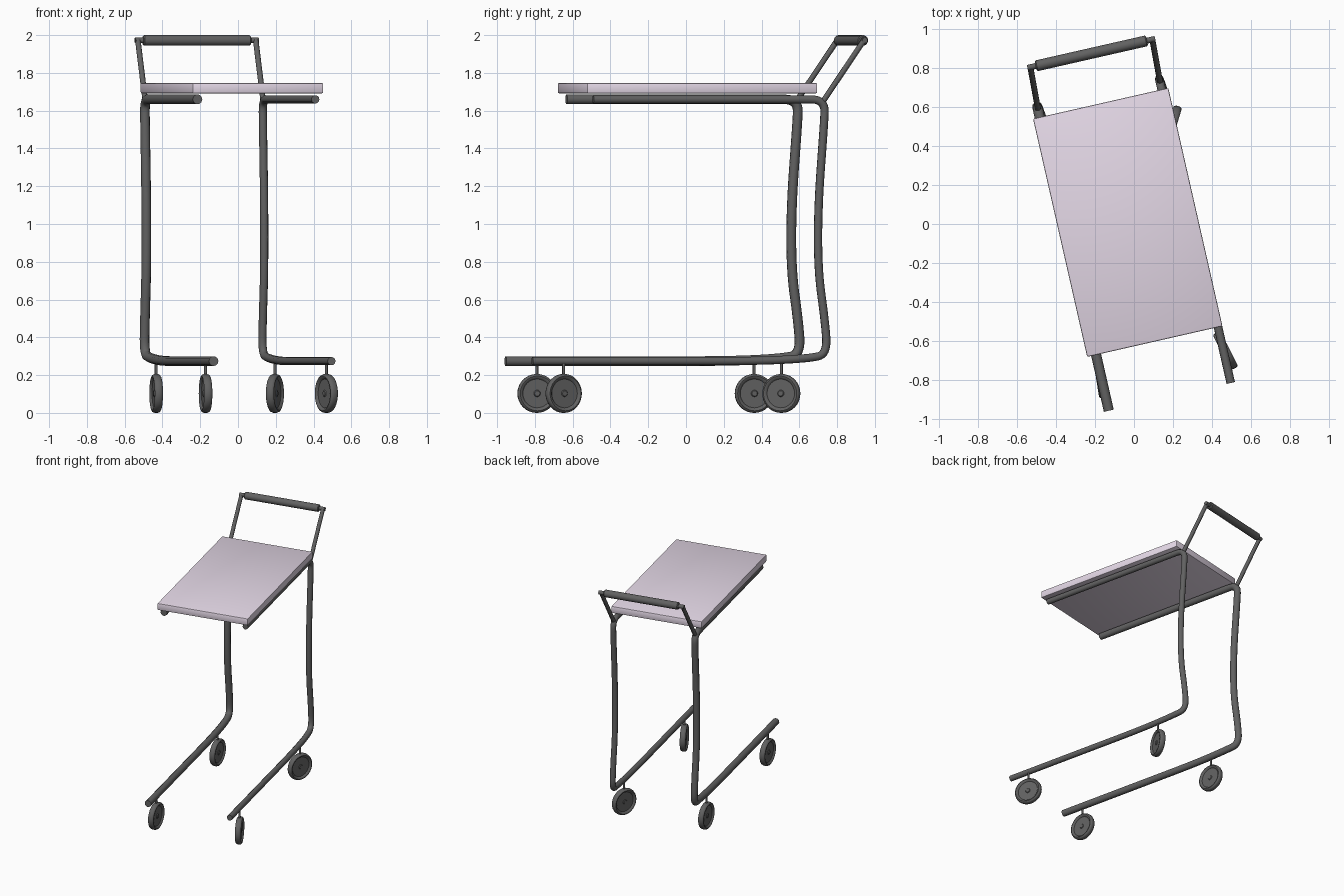
import bpy, bmesh, math
from mathutils import Matrix, Vector

if "Cube" in bpy.data.objects:
    bpy.data.objects.remove(bpy.data.objects["Cube"])

# The whole cart is turned about z and slightly off the origin
PLACE = Matrix.Translation((-0.032, 0.008, 0)) @ Matrix.Rotation(math.radians(12.8), 4, 'Z')


def material(name, colour):
    m = bpy.data.materials.new(name)
    m.diffuse_color = (*colour, 1)
    m.use_nodes = True
    m.node_tree.nodes["Principled BSDF"].inputs["Base Color"].default_value = m.diffuse_color
    return m


DARK = material("dark_metal", (0.12, 0.12, 0.12))
LILAC = material("lilac_top", (0.78, 0.69, 0.80))


def finish(obj, mat, matrix=PLACE, angle=40):
    obj.matrix_world = matrix
    obj.data.materials.append(mat)
    bpy.ops.object.select_all(action='DESELECT')
    obj.select_set(True)
    bpy.context.view_layer.objects.active = obj
    if obj.type == 'CURVE':
        bpy.ops.object.convert(target='MESH')
    bpy.ops.object.shade_smooth_by_angle(angle=math.radians(angle))


def tube(name, points, radius, kind='POLY'):
    cu = bpy.data.curves.new(name, 'CURVE')
    cu.dimensions = '3D'
    cu.bevel_depth = radius
    cu.bevel_resolution = 3
    cu.use_fill_caps = True
    sp = cu.splines.new(kind)
    sp.points.add(len(points) - 1)
    for p, co in zip(sp.points, points):
        p.co = (*co, 1)
    if kind == 'NURBS':
        sp.order_u = 3
        sp.use_endpoint_u = True
        sp.resolution_u = 8
    obj = bpy.data.objects.new(name, cu)
    bpy.context.collection.objects.link(obj)
    finish(obj, DARK)


def mesh_object(name, bm):
    me = bpy.data.meshes.new(name)
    bmesh.ops.recalc_face_normals(bm, faces=bm.faces[:])
    bm.to_mesh(me)
    bm.free()
    obj = bpy.data.objects.new(name, me)
    bpy.context.collection.objects.link(obj)
    return obj


def lathe_x(name, profile, steps=32):
    # profile of (axial, radius) pairs spun around the x axis
    bm = bmesh.new()
    vs = [bm.verts.new((a, 0, r)) for a, r in profile]
    es = [bm.edges.new(pair) for pair in zip(vs, vs[1:])]
    bmesh.ops.spin(bm, geom=vs + es, cent=(0, 0, 0), axis=(1, 0, 0),
                   angle=math.tau, steps=steps)
    bmesh.ops.remove_doubles(bm, verts=bm.verts[:], dist=1e-5)
    return mesh_object(name, bm)


# Table top
bm = bmesh.new()
bmesh.ops.create_cube(bm, size=1, matrix=Matrix.Translation((0, 0, 1.719))
                      @ Matrix.Diagonal((0.71, 1.25, 0.055, 1)))
bmesh.ops.bevel(bm, geom=bm.edges[:], offset=0.007, segments=2, affect='EDGES', profile=0.5)
finish(mesh_object("table_top", bm), LILAC)

# Side frames: shelf rail, bowed upright and foot rail in one bent tube
SIDE = [(-0.585, 1.66), (0.2, 1.66), (0.52, 1.66), (0.675, 1.66), (0.668, 1.52),
        (0.636, 1.10), (0.636, 0.75), (0.672, 0.50), (0.688, 0.31), (0.58, 0.288),
        (0.30, 0.274), (-0.2, 0.274), (-0.918, 0.274)]
for side, s, r in (("left", -1, 0.026), ("right", 1, 0.022)):
    tube(side + "_frame", [(0.32 * s + (0.012 if z < 0.3 else 0), v, z) for v, z in SIDE],
         r, 'NURBS')

# Handle: two slanted arms, a cross bar and a thick rounded grip
for side, s in (("left", -1), ("right", 1)):
    tube(side + "_handle_arm", [(0.32 * s, 0.65, 1.63), (0.32 * s + 0.01, 0.885, 1.975)], 0.015)
tube("handle_bar", [(-0.325, 0.885, 1.972), (0.345, 0.885, 1.972)], 0.015)
grip = lathe_x("handle_grip", [(-0.292, 0), (-0.292, 0.022), (-0.286, 0.028),
                               (0.286, 0.028), (0.292, 0.022), (0.292, 0)], 20)
finish(grip, DARK, PLACE @ Matrix.Translation((0.01, 0.885, 1.972)))

# Swivelled wheels with recessed faces, each on a thin stem
half = [(0.015, 0), (0.015, 0.014), (0.010, 0.018), (0.010, 0.076), (0.020, 0.084),
        (0.022, 0.092), (0.018, 0.099), (0.008, 0.103)]
wheel_profile = half + [(-a, r) for a, r in reversed(half)]
for name, u, v, turn in (("front_left", -0.313, -0.747, 9), ("front_right", 0.342, -0.750, 27),
                         ("back_left", -0.313, 0.433, 9), ("back_right", 0.332, 0.434, -17)):
    hub = PLACE @ Vector((u, v, 0.103))
    wheel = lathe_x(name + "_wheel", wheel_profile)
    finish(wheel, DARK, Matrix.Translation(hub) @ Matrix.Rotation(math.radians(turn), 4, 'Z'))
    tube(name + "_stem", [(u, v, 0.18), (u, v, 0.27)], 0.008)
